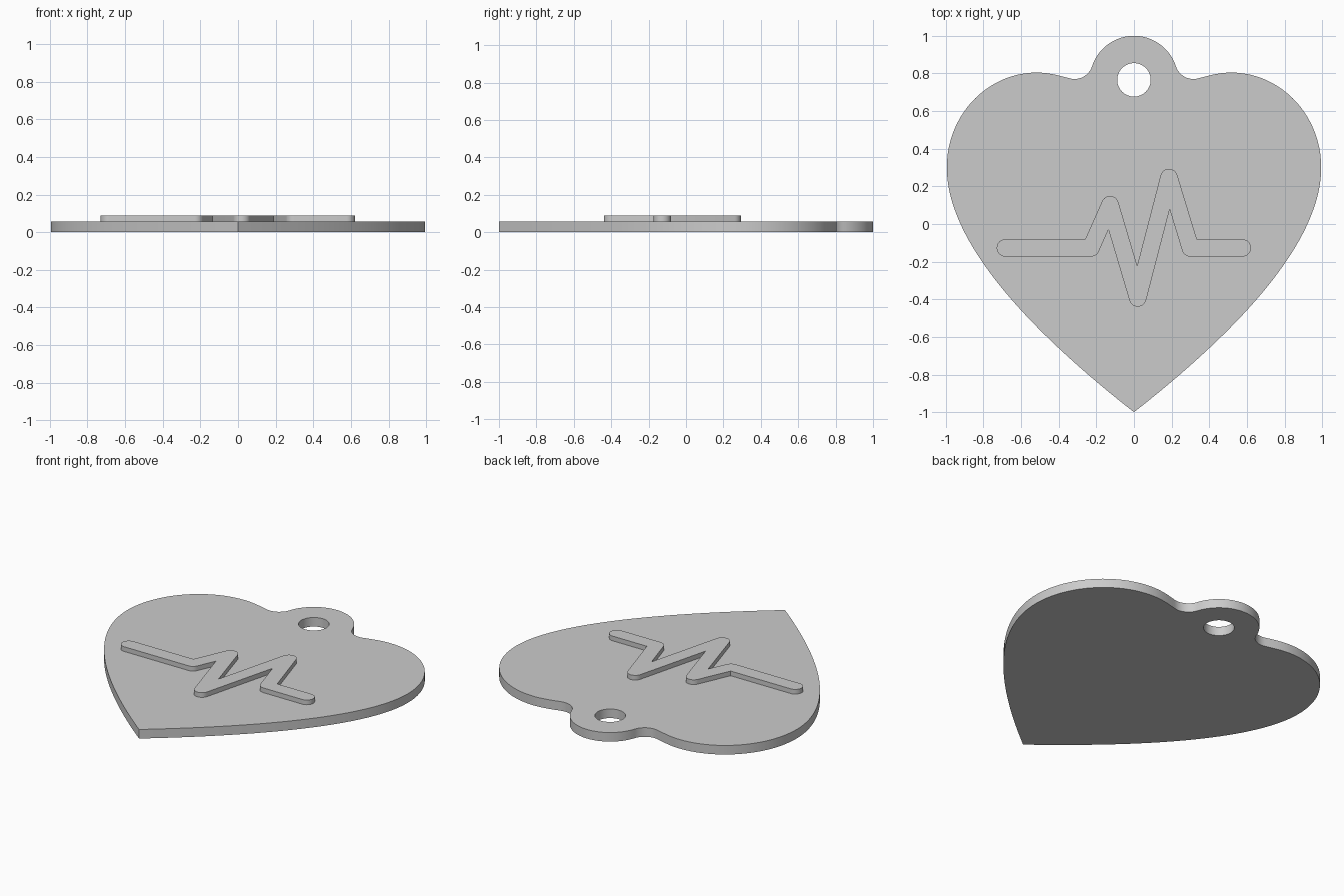
import bpy, bmesh
from math import sin, cos, pi, atan2, radians
from mathutils import Vector
from mathutils.geometry import interpolate_bezier

cube = bpy.data.objects.get("Cube")
if cube:
    bpy.data.objects.remove(cube, do_unlink=True)

PLATE_TOP, LINE_TOP = 0.058, 0.088
HOLE = Vector((0, 0.766))

grey = bpy.data.materials.new("plain grey")
grey.use_nodes = True
colour = (0.6, 0.6, 0.6, 1)
grey.diffuse_color = colour
grey.node_tree.nodes["Principled BSDF"].inputs["Base Color"].default_value = colour


def arc(centre, radius, start, end, steps):
    """Points along an arc, both ends included."""
    angles = [start + (end - start) * i / steps for i in range(steps + 1)]
    return [Vector((centre[0] + radius * cos(a), centre[1] + radius * sin(a))) for a in angles]


def bezier(a, b, c, d, steps=24):
    return interpolate_bezier(Vector(a), Vector(b), Vector(c), Vector(d), steps)


def slab(name, loops, bottom, top):
    """Fill closed outlines (first outer, others holes) and give them thickness."""
    bm = bmesh.new()
    edges = []
    for loop in loops:
        verts = [bm.verts.new((p[0], p[1], bottom)) for p in loop]
        edges += [bm.edges.new((v, verts[i - 1])) for i, v in enumerate(verts)]
    bmesh.ops.triangle_fill(bm, use_beauty=True, use_dissolve=False, edges=edges)
    result = bmesh.ops.extrude_face_region(bm, geom=bm.faces[:], use_keep_orig=True)
    raised = [g for g in result["geom"] if isinstance(g, bmesh.types.BMVert)]
    bmesh.ops.translate(bm, verts=raised, vec=(0, 0, top - bottom))
    bmesh.ops.recalc_face_normals(bm, faces=bm.faces[:])
    mesh = bpy.data.meshes.new(name)
    bm.to_mesh(mesh)
    bm.free()
    mesh.materials.append(grey)
    obj = bpy.data.objects.new(name, mesh)
    bpy.context.collection.objects.link(obj)
    bpy.ops.object.select_all(action='DESELECT')
    obj.select_set(True)
    bpy.context.view_layer.objects.active = obj
    bpy.ops.object.shade_smooth_by_angle(angle=radians(30))
    return obj


# Heart plate: right half from the tip up to the hanging tab, then mirrored
tab_radius, fillet_radius, join = 1 - HOLE.y, 0.098, radians(18)
fillet = HOLE + Vector((cos(join), sin(join))) * (tab_radius + fillet_radius)
fillet_arc = arc(fillet, fillet_radius, radians(-75), join - pi, 12)
start = fillet_arc[0]
half = bezier((0, -1), (0.55, -0.57), (0.995, -0.1), (0.995, 0.3), 40)
half += bezier((0.995, 0.3), (0.995, 0.58), (0.78, 0.805), (0.515, 0.805))[1:]
half += bezier((0.515, 0.805), (0.455, 0.805), start + Vector((0.057, 0.015)), start, 10)[1:]
half += fillet_arc[1:]
half += arc(HOLE, tab_radius, join, pi / 2, 20)[1:]
outline = half + [Vector((-p[0], p[1])) for p in reversed(half[1:-1])]
hole = arc(HOLE, 0.089, 0, 2 * pi, 48)[:-1]
slab("heart_plate", [outline, hole], 0, PLATE_TOP)

# Pulse line: constant-width stroke, round outside bends and sharp inside ones
HALF_WIDTH = 0.046
path = [Vector(p) for p in ((-0.684, -0.127), (-0.229, -0.127), (-0.127, 0.103),
                            (0.02, -0.393), (0.186, 0.247), (0.3, -0.127), (0.576, -0.127))]


def stroke_side(points):
    """Right-hand edge of the stroke, finished by a round cap."""
    side = []
    for before, point, after in zip(points, points[1:], points[2:]):
        d1, d2 = (point - before).normalized(), (after - point).normalized()
        n1, n2 = Vector((d1.y, -d1.x)), Vector((d2.y, -d2.x))
        turn = atan2(d1.x * d2.y - d1.y * d2.x, d1.dot(d2))
        if turn > 0:
            a = atan2(n1.y, n1.x)
            side += arc(point, HALF_WIDTH, a, a + turn, 12)
        else:
            side.append(point + (n1 + n2) * HALF_WIDTH / (1 + n1.dot(n2)))
    d = points[-1] - points[-2]
    a = atan2(d.y, d.x)
    return side + arc(points[-1], HALF_WIDTH, a - pi / 2, a + pi / 2, 16)


stroke = stroke_side(path) + stroke_side(path[::-1])
slab("pulse_line", [stroke], PLATE_TOP - 0.005, LINE_TOP)
